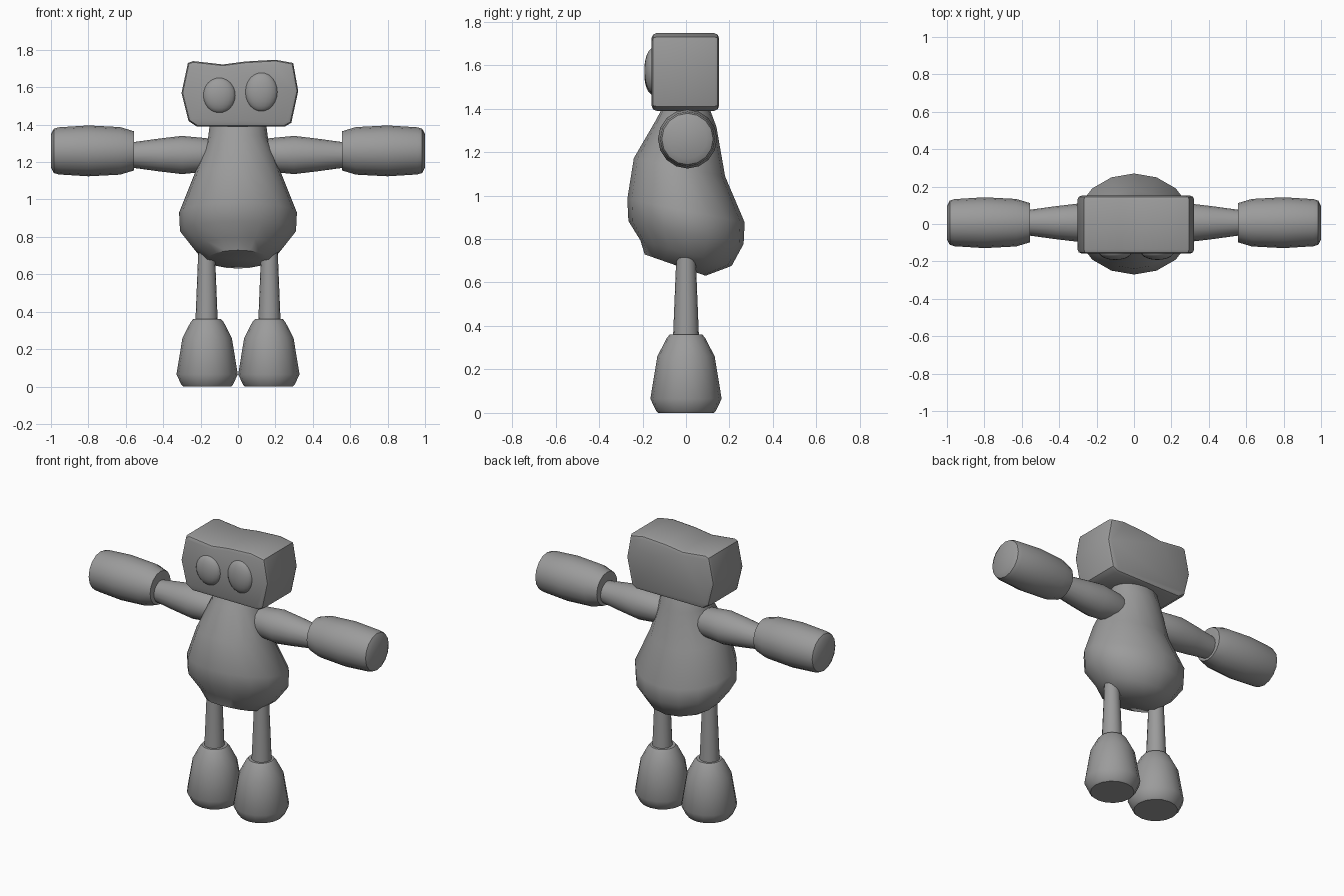
import bpy, bmesh, math
from mathutils import Vector

cube = bpy.data.objects.get("Cube")
if cube:
    bpy.data.objects.remove(cube, do_unlink=True)

GREY = (0.33, 0.33, 0.33, 1)
mat = bpy.data.materials.new("plain grey")
mat.use_nodes = True
mat.diffuse_color = GREY
bsdf = mat.node_tree.nodes["Principled BSDF"]
bsdf.inputs["Base Color"].default_value = GREY
bsdf.inputs["Roughness"].default_value = 0.8


def finish(name, bm, angle=50):
    bmesh.ops.recalc_face_normals(bm, faces=bm.faces)
    mesh = bpy.data.meshes.new(name)
    bm.to_mesh(mesh)
    bm.free()
    mesh.materials.append(mat)
    obj = bpy.data.objects.new(name, mesh)
    bpy.context.collection.objects.link(obj)
    bpy.ops.object.select_all(action='DESELECT')
    obj.select_set(True)
    bpy.context.view_layer.objects.active = obj
    bpy.ops.object.shade_smooth_by_angle(angle=math.radians(angle))
    return obj


def loft(name, rings, angle=50):
    """Skin a list of (centre, first half axis, second half axis) ellipses, capped."""
    bm = bmesh.new()
    n = 16
    loops = []
    for c, u, v in rings:
        steps = [math.tau * i / n for i in range(n)]
        loops.append([bm.verts.new(Vector(c) + Vector(u) * math.cos(a) + Vector(v) * math.sin(a))
                      for a in steps])
    for a, b in zip(loops, loops[1:]):
        for i in range(n):
            j = (i + 1) % n
            bm.faces.new((a[i], a[j], b[j], b[i]))
    bm.faces.new(loops[0])
    bm.faces.new(loops[-1])
    return finish(name, bm, angle)


def upright(x, profile):
    return [((x, 0, z), (r, 0, 0), (0, r, 0)) for z, r in profile]


def sideways(side, z, profile):
    return [((side * x, 0.007, z), (0, r, 0), (0, 0, r)) for x, r in profile]


# Pear-shaped body with leaning rings: y, z, half width, half depth, slope
body = [(0, 1.41, .15, .105, 0), (0, 1.33, .16, .14, -.1), (-.03, 1.13, .235, .21, -.2),
        (0, .93, .315, .27, -.2), (0, .83, .31, .265, -.2), (.0, .735, .235, .21, -.28),
        (-.05, .68, .165, .14, -.35)]
loft("body", [((0, y, z), (w, 0, 0), (0, d, d * s)) for y, z, w, d, s in body])

# Boxy head with a wavy top and pointed sides
outline = [(-.24, 1.74), (-.08, 1.722), (.04, 1.738), (.2, 1.747), (.295, 1.73),
           (.322, 1.58), (.285, 1.41), (.25, 1.39), (-.22, 1.39), (-.265, 1.42),
           (-.302, 1.57), (-.268, 1.73)]
bm = bmesh.new()
front = bm.faces.new([bm.verts.new((x, -.158, z)) for x, z in outline])
out = bmesh.ops.extrude_face_region(bm, geom=[front])
for v in out["geom"]:
    if isinstance(v, bmesh.types.BMVert):
        v.co.y = .152
rims = [e for e in bm.edges if abs(e.verts[0].co.y - e.verts[1].co.y) < .01]
bmesh.ops.bevel(bm, geom=rims, offset=.022, segments=2, profile=.5, affect='EDGES')
finish("head", bm, 35)

# Flattened bulging eyes
for name, x, z, w, h in (("right_eye", -.1, 1.557, .088, .095),
                         ("left_eye", .125, 1.575, .088, .105)):
    bm = bmesh.new()
    bmesh.ops.create_uvsphere(bm, u_segments=20, v_segments=12, radius=1)
    for v in bm.verts:
        v.co = Vector((x + w * v.co.x, -.15 + .042 * v.co.y, z + h * v.co.z))
    finish(name, bm)

# Limbs on both sides
for name, s in (("left", 1), ("right", -1)):
    loft(name + "_arm", sideways(s, 1.238, [(.1, .07), (.17, .09), (.3, .102), (.42, .088),
                                            (.58, .066)]))
    loft(name + "_hand", sideways(s, 1.26, [(.555, .085), (.557, .105), (.63, .127), (.8, .136),
                                            (.96, .126), (.985, .118), (1, .09)]), 40)
    loft(name + "_leg", upright(s * .168, [(.76, .044), (.66, .047), (.34, .06)]))
    loft(name + "_foot", upright(s * .165, [(.36, .075), (.345, .088), (.26, .132), (.065, .164),
                                            (.01, .138), (0, .128)]), 45)
